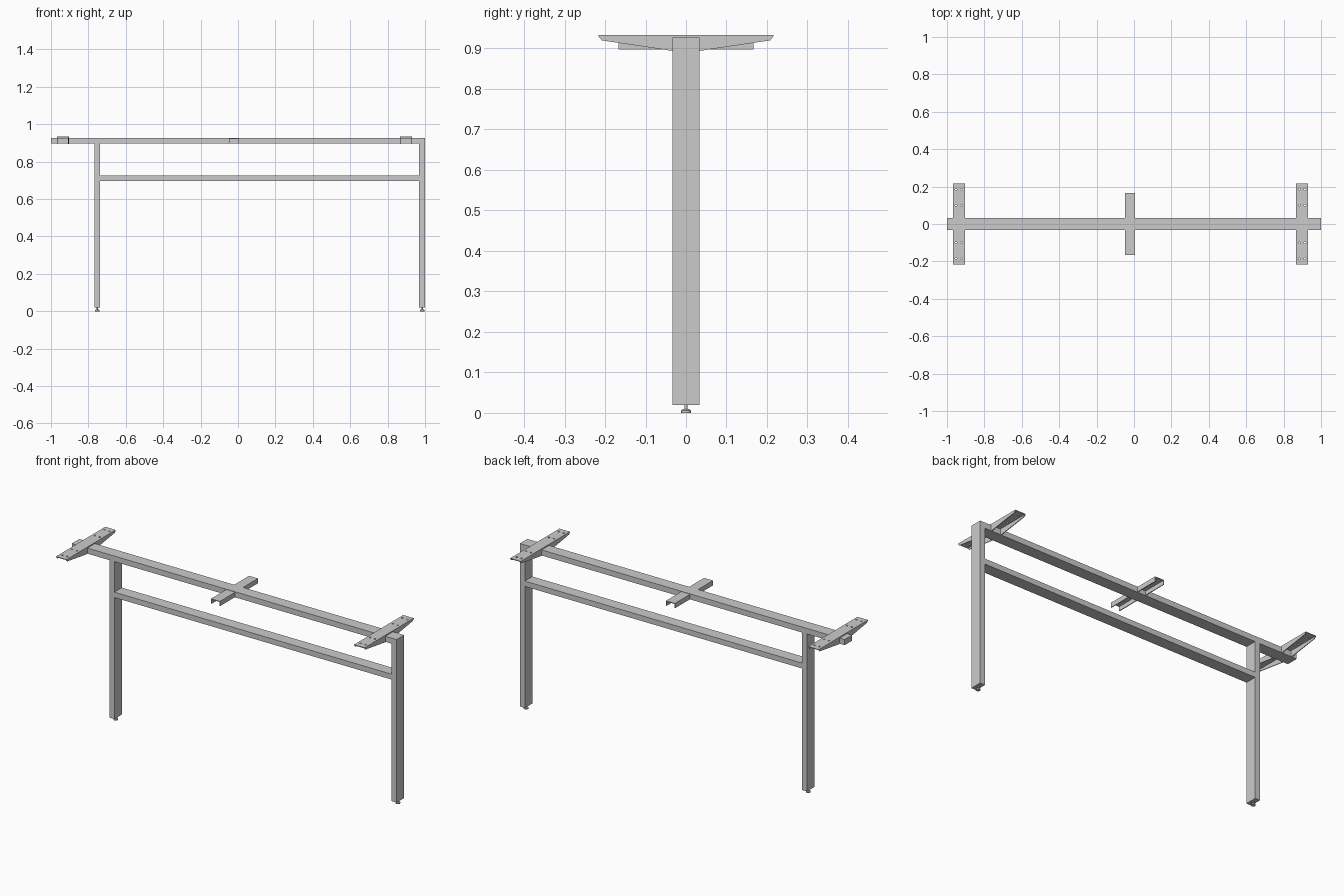
import bpy, bmesh
from math import cos, sin, pi

if "Cube" in bpy.data.objects:
    bpy.data.objects.remove(bpy.data.objects["Cube"])

BEAM_Y = 0.033                 # half depth of every tube
BEAM_Z0, BEAM_Z1 = 0.896, 0.927


def make_object(name, bm):
    bmesh.ops.recalc_face_normals(bm, faces=bm.faces)
    me = bpy.data.meshes.new(name)
    bm.to_mesh(me)
    bm.free()
    ob = bpy.data.objects.new(name, me)
    bpy.context.collection.objects.link(ob)
    return ob


def add_box(bm, x, y, z):
    vs = bmesh.ops.create_cube(bm, size=1)["verts"]
    for v in vs:
        v.co = [a[0] if c < 0 else a[1] for a, c in zip((x, y, z), v.co)]


def box(name, x, y, z):
    bm = bmesh.new()
    add_box(bm, x, y, z)
    return make_object(name, bm)


def add_prism(bm, profile, x0, x1):
    """Extrude a (y, z) profile along x."""
    face = bm.faces.new([bm.verts.new((x0, y, z)) for y, z in profile])
    ext = bmesh.ops.extrude_face_region(bm, geom=[face])["geom"]
    bmesh.ops.translate(bm, vec=(x1 - x0, 0, 0),
                        verts=[v for v in ext if isinstance(v, bmesh.types.BMVert)])


def foot(name, x):
    """Levelling foot: turned profile."""
    n = 20
    prof = [(0.012, 0), (0.012, 0.006), (0.008, 0.010), (0.004, 0.010), (0.004, 0.022)]
    bm = bmesh.new()
    rings = [[bm.verts.new((x + r * cos(2 * pi * i / n), r * sin(2 * pi * i / n), z))
              for i in range(n)] for r, z in prof]
    for a, b in zip(rings, rings[1:]):
        for i in range(n):
            j = (i + 1) % n
            bm.faces.new((a[i], a[j], b[j], b[i]))
    bm.faces.new(rings[0])
    bm.faces.new(rings[-1])
    ob = make_object(name, bm)
    ob.data.shade_smooth()
    bpy.context.view_layer.objects.active = ob
    ob.select_set(True)
    bpy.ops.object.shade_smooth_by_angle(angle=0.5)
    ob.select_set(False)


def end_bracket(name, xc):
    """Tapered channel, open below, with screw holes in its top plate."""
    w, t, top = 0.0325, 0.004, 0.933
    plate = box(name + "_plate", (xc - w, xc + w), (-0.216, 0.216), (top - t, top))
    # screw hole cutters
    bm = bmesh.new()
    for y in (-0.185, -0.1, 0.1, 0.185):
        for dx in (-0.015, 0.015):
            vs = bmesh.ops.create_cone(bm, cap_ends=True, segments=12, radius1=0.005,
                                       radius2=0.005, depth=0.03)["verts"]
            bmesh.ops.translate(bm, verts=vs, vec=(xc + dx, y, top))
    cutter = make_object(name + "_hole_cutter", bm)
    cutter.hide_render = True
    cutter.hide_viewport = True
    mod = plate.modifiers.new("holes", "BOOLEAN")
    mod.operation = "DIFFERENCE"
    mod.solver = "EXACT"
    mod.object = cutter
    # tapered side flanges, on both sides of the beam
    bm = bmesh.new()
    for s in (-1, 1):
        prof = [(s * BEAM_Y, top - t), (s * 0.215, top - t),
                (s * 0.208, 0.920), (s * BEAM_Y, 0.894)]
        for x in (xc - w, xc + w - t):
            add_prism(bm, prof, x, x + t)
    # packing strips between plate and beam
    for x in (xc - w, xc + w - t):
        add_box(bm, (x, x + t), (-BEAM_Y, BEAM_Y), (BEAM_Z1, top - t))
    make_object(name + "_flanges", bm)


# Rails
Y = (-BEAM_Y, BEAM_Y)
box("top_rail", (-1, 1), Y, (BEAM_Z0, BEAM_Z1))
box("lower_rail", (-0.738, 0.969), Y, (0.696, 0.726))

# Legs and feet
for side, x0, x1 in (("left", -0.768, -0.738), ("right", 0.969, 1.0)):
    box(side + "_leg", (x0, x1), Y, (0.02, BEAM_Z0))
    foot(side + "_foot", (x0 + x1) / 2)

# End brackets
end_bracket("left_bracket", -0.9365)
end_bracket("right_bracket", 0.8985)

# Middle support: plain channel arms, open below
bm = bmesh.new()
x0, x1, t, z1 = -0.049, 0.006, 0.004, 0.925
for s in (-1, 1):
    ys = sorted((s * BEAM_Y, s * 0.167))
    add_box(bm, (x0, x1), ys, (z1 - t, z1))
    add_box(bm, (x0, x0 + t), ys, (0.898, z1 - t))
    add_box(bm, (x1 - t, x1), ys, (0.898, z1 - t))
make_object("middle_support", bm)
